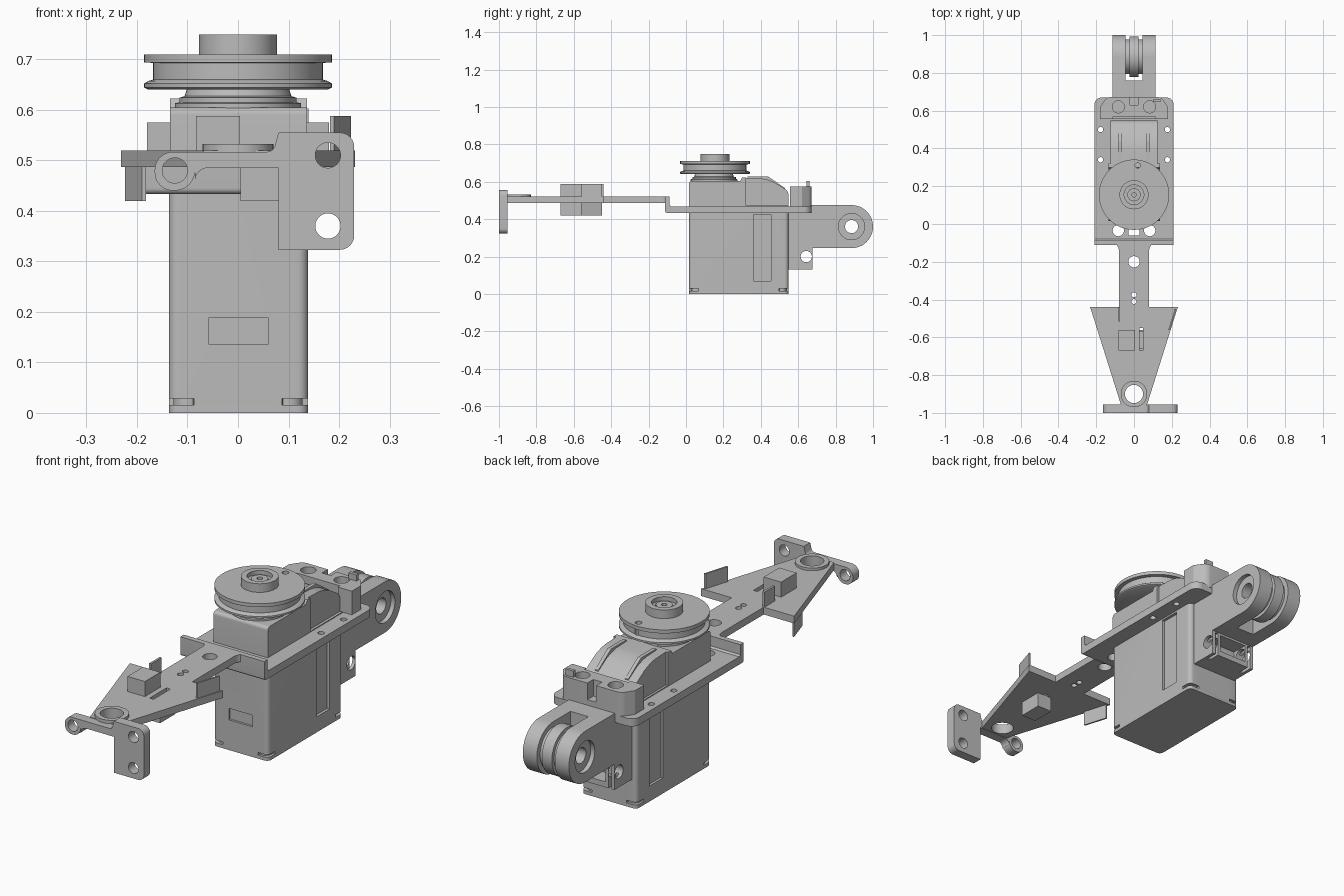
import bpy, bmesh, math
from mathutils import Vector

if "Cube" in bpy.data.objects:
    bpy.data.objects.remove(bpy.data.objects["Cube"], do_unlink=True)

grey = bpy.data.materials.new("plain_grey")
grey.use_nodes = True
grey.diffuse_color = (0.5, 0.5, 0.5, 1)
grey.node_tree.nodes["Principled BSDF"].inputs["Base Color"].default_value = (0.5, 0.5, 0.5, 1)


def to_object(name, bm):
    bmesh.ops.recalc_face_normals(bm, faces=bm.faces)
    mesh = bpy.data.meshes.new(name)
    bm.to_mesh(mesh)
    bm.free()
    mesh.materials.append(grey)
    obj = bpy.data.objects.new(name, mesh)
    bpy.context.collection.objects.link(obj)
    return obj


def place(axis, u, v, w):
    return {"x": (w, u, v), "y": (u, w, v), "z": (u, v, w)}[axis]


def rounded(points, steps=6):
    """Round each corner given as (u, v, radius)."""
    out = []
    for i, p in enumerate(points):
        c = Vector(p[:2])
        r = p[2] if len(p) > 2 else 0
        if not r:
            out.append(c)
            continue
        a = c + (Vector(points[i - 1][:2]) - c).normalized() * r
        b = c + (Vector(points[(i + 1) % len(points)][:2]) - c).normalized() * r
        for k in range(steps + 1):
            t = k / steps
            # blend weighting close to a true arc
            w0, w1, w2 = (1 - t) ** 2, 1.414 * t * (1 - t), t * t
            out.append((a * w0 + c * w1 + b * w2) / (w0 + w1 + w2))
    return out


def prism(name, points, lo, hi, axis="z"):
    bm = bmesh.new()
    verts = [bm.verts.new(place(axis, p[0], p[1], lo)) for p in rounded(points)]
    face = bm.faces.new(verts)
    top = bmesh.ops.extrude_face_region(bm, geom=[face])
    move = Vector(place(axis, 0, 0, hi - lo))
    bmesh.ops.translate(bm, vec=move, verts=[g for g in top["geom"] if isinstance(g, bmesh.types.BMVert)])
    return to_object(name, bm)


def rect(u0, u1, v0, v1, r=0):
    return [(u0, v0, r), (u1, v0, r), (u1, v1, r), (u0, v1, r)]


def box(name, x0, x1, y0, y1, z0, z1, r=0):
    return prism(name, rect(x0, x1, y0, y1, r), z0, z1)


def rod(name, u, v, r, lo, hi, axis="z", n=40):
    ring = [(u + r * math.cos(i * math.tau / n), v + r * math.sin(i * math.tau / n)) for i in range(n)]
    return prism(name, ring, lo, hi, axis)


def lathe(name, profile, cx, cy, n=64):
    """Spin a closed (radius, z) profile around an upright axis."""
    bm = bmesh.new()
    rings = [[bm.verts.new((cx + r * math.cos(i * math.tau / n), cy + r * math.sin(i * math.tau / n), z))
              for i in range(n)] for r, z in profile]
    for k, ring in enumerate(rings):
        nxt = rings[(k + 1) % len(rings)]
        for i in range(n):
            j = (i + 1) % n
            bm.faces.new((ring[i], ring[j], nxt[j], nxt[i]))
    return to_object(name, bm)


def cut(obj, cutters):
    for c in cutters:
        mod = obj.modifiers.new("cut", "BOOLEAN")
        mod.object, mod.operation, mod.solver = c, "DIFFERENCE", "EXACT"
    bpy.context.view_layer.update()
    graph = bpy.context.evaluated_depsgraph_get()
    mesh = bpy.data.meshes.new_from_object(obj.evaluated_get(graph))
    obj.modifiers.clear()
    obj.data = mesh
    for c in cutters:
        bpy.data.objects.remove(c, do_unlink=True)
    return obj


def mirrored(half):
    return half + [(-p[0],) + tuple(p[1:]) for p in reversed(half)]


# Motor case with side recesses, front window and notched lower corners
case = box("motor_case", -0.137, 0.139, 0.017, 0.548, 0, 0.45, 0.02)
cutters = [box("c", -0.058, 0.06, 0, 0.027, 0.136, 0.188)]
for s in (-1, 1):
    cutters.append(box("c", s * 0.14 - 0.014, s * 0.14 + 0.014, 0.36, 0.455, 0.07, 0.425))
    for y in (0.017, 0.548):
        cutters.append(rod("c", s * 0.137, y, 0.05, 0.016, 0.028))
cut(case, cutters)
for s in (-1, 1):
    for y in (0.055, 0.51):
        rod("case_screw", s * 0.1, y, 0.028, 0.004, 0.03)

# Gear cover sloping down at the back
cover = prism("gear_cover", [(0.017, 0.44), (0.548, 0.44), (0.548, 0.55, 0.02), (0.44, 0.617, 0.05),
                             (0.3, 0.622), (0.29, 0.605), (0.017, 0.605, 0.015)], -0.135, 0.137, "x")
cut(cover, [box("c", s * 0.155 - 0.03, s * 0.155 + 0.03, 0.32, 0.6, 0.472, 0.7) for s in (-1, 1)])
for s in (-1, 1):
    prism("cover_rail", [(0.33, 0.6), (0.53, 0.55), (0.53, 0.566), (0.44, 0.627), (0.33, 0.627)],
          s * 0.075 - 0.008, s * 0.075 + 0.008, "x")

# Stepped collar and grooved pulley with its hub
lathe("output_collar", [(0.02, 0.6), (0.125, 0.6), (0.125, 0.613), (0.116, 0.615), (0.116, 0.624),
                        (0.106, 0.627), (0.1, 0.645), (0.02, 0.645)], 0, 0.15)
pulley = lathe("pulley", [(0.03, 0.64), (0.178, 0.64), (0.186, 0.644), (0.186, 0.652), (0.178, 0.657),
                          (0.168, 0.66), (0.168, 0.693), (0.186, 0.694), (0.186, 0.71), (0.077, 0.71),
                          (0.077, 0.749), (0.052, 0.749), (0.052, 0.73), (0.03, 0.73)], 0, 0.155)
cut(pulley, [rod("c", 0.02, 0.31, 0.014, 0.6, 0.8, n=20)])
lathe("pulley_screw", [(0.012, 0.64), (0.035, 0.64), (0.035, 0.738), (0.012, 0.738)], 0, 0.155, 24)

# Mounting plate with holes and an upturned front lip
plate = prism("mounting_plate", [(-0.21, -0.1), (0.21, -0.1), (0.21, 0.67, 0.04), (-0.21, 0.67, 0.04)], 0.433, 0.468)
cutters = [box("c", -0.028, 0.028, -0.06, -0.025, 0.4, 0.5)]
for s in (-1, 1):
    cutters.append(rod("c", s * 0.083, -0.035, 0.03, 0.4, 0.5))
    cutters += [rod("c", s * 0.177, y, 0.014, 0.4, 0.5, n=20) for y in (0.34, 0.5)]
cut(plate, cutters)
prism("front_lip", [(-0.112, 0.433, 0.012), (-0.08, 0.433), (-0.08, 0.468), (-0.088, 0.475), (-0.088, 0.52),
                    (-0.112, 0.52)], -0.21, 0.21, "x")

# Front arm widening into a tapered deck
arm = prism("front_arm", mirrored([(0.13, -0.1), (0.08, -0.1, 0.04), (0.08, -0.44), (0.232, -0.44), (0.068, -0.96)]),
            0.487, 0.52)
cutters = [rod("c", 0, -0.9, 0.048, 0.4, 0.6), rod("c", 0, -0.2, 0.03, 0.4, 0.6),
           box("c", 0.028, 0.048, -0.67, -0.55, 0.4, 0.6)]
cutters += [rod("c", 0, y, 0.013, 0.4, 0.6, n=20) for y in (-0.375, -0.41)]
cut(arm, cutters)
lathe("guide_ring", [(0.048, 0.487), (0.07, 0.487), (0.07, 0.532), (0.048, 0.532)], 0, -0.9, 48)

# Blocks and thin tabs on the deck
box("upper_block", -0.083, 0.004, -0.67, -0.56, 0.515, 0.588)
lower = box("lower_block", 0.005, 0.08, -0.67, -0.56, 0.42, 0.49)
cut(lower, [box("c", 0.028, 0.048, -0.66, -0.57, 0.47, 0.6)])
box("upright_tab", -0.083, -0.073, -0.515, -0.44, 0.5, 0.588)
for name, s, z0, z1 in (("right_edge_tab", 1, 0.5, 0.588), ("left_edge_tab", -1, 0.42, 0.5)):
    prism(name, [(s * 0.224, -0.45), (s * 0.19, -0.56), (s * 0.182, -0.56), (s * 0.216, -0.45)], z0, z1)

# Front bracket with a round lobe and a drilled pad
bracket = prism("front_bracket", [
    (-0.165, 0.44, 0.036), (-0.085, 0.44, 0.04), (-0.085, 0.485, 0.025), (0.08, 0.485), (0.08, 0.323),
    (0.23, 0.323, 0.028), (0.23, 0.555, 0.028), (0.08, 0.555), (0.07, 0.517, 0.012), (-0.165, 0.517, 0.036)],
    -1, -0.955, "y")
cut(bracket, [rod("c", x, z, 0.025, -1.1, -0.9, "y") for x, z in ((-0.125, 0.48), (0.178, 0.51), (0.178, 0.37))])

# Rear clamp above the plate
clamp = prism("rear_clamp", mirrored([(0.18, 0.555), (0.18, 0.62), (0.145, 0.672, 0.02)]), 0.46, 0.575)
cutters = [rod("c", s * 0.083, 0.62, 0.032, 0.52, 0.7) for s in (-1, 1)]
cut(clamp, cutters + [box("c", -0.022, 0.022, 0.63, 0.7, 0.5, 0.7), box("c", -0.11, 0.11, 0.5, 0.57, 0.5, 0.7)])
box("clamp_latch", 0.1, 0.14, 0.645, 0.66, 0.56, 0.603)

# Rear block below the plate, hollowed and cross drilled
rear = box("rear_block", -0.115, 0.115, 0.54, 0.675, 0.13, 0.44)
cut(rear, [box("c", -0.07, 0.07, 0.6, 0.7, 0.155, 0.235), rod("c", 0.643, 0.2, 0.03, -0.2, 0.2, "x"),
           box("c", -0.1, -0.085, 0.62, 0.7, 0.1, 0.24), box("c", 0.085, 0.1, 0.62, 0.7, 0.1, 0.24)])

# Rear hinge: two cheeks joined by a root and a ridged centre
for s in (-1, 1):
    side = prism("hinge_cheek", [(0.67, 0.245), (0.885, 0.245)] +
                 [(0.885 + 0.115 * math.cos(a), 0.36 + 0.115 * math.sin(a))
                  for a in [math.pi * (k / 24 - 0.5) for k in range(1, 24)]] +
                 [(0.885, 0.475), (0.67, 0.475)], s * 0.045, s * 0.115, "x")
    cut(side, [rod("c", 0.885, 0.36, 0.035, -0.3, 0.3, "x"),
               rod("c", 0.885, 0.36, 0.07, s * 0.095, s * 0.2, "x")])
box("hinge_root", -0.046, 0.046, 0.665, 0.76, 0.245, 0.475)
for name, r, w in (("hinge_core", 0.092, 0.046), ("hinge_ridge", 0.108, 0.025)):
    cut(rod(name, 0.885, 0.36, r, -w, w, "x", 48), [rod("c", 0.885, 0.36, 0.035, -0.3, 0.3, "x")])

# Smooth the round walls, keep the edges sharp
bpy.ops.object.select_all(action="DESELECT")
for obj in bpy.context.scene.objects:
    if obj.type == "MESH":
        obj.select_set(True)
        bpy.context.view_layer.objects.active = obj
bpy.ops.object.shade_smooth_by_angle(angle=math.radians(30))
